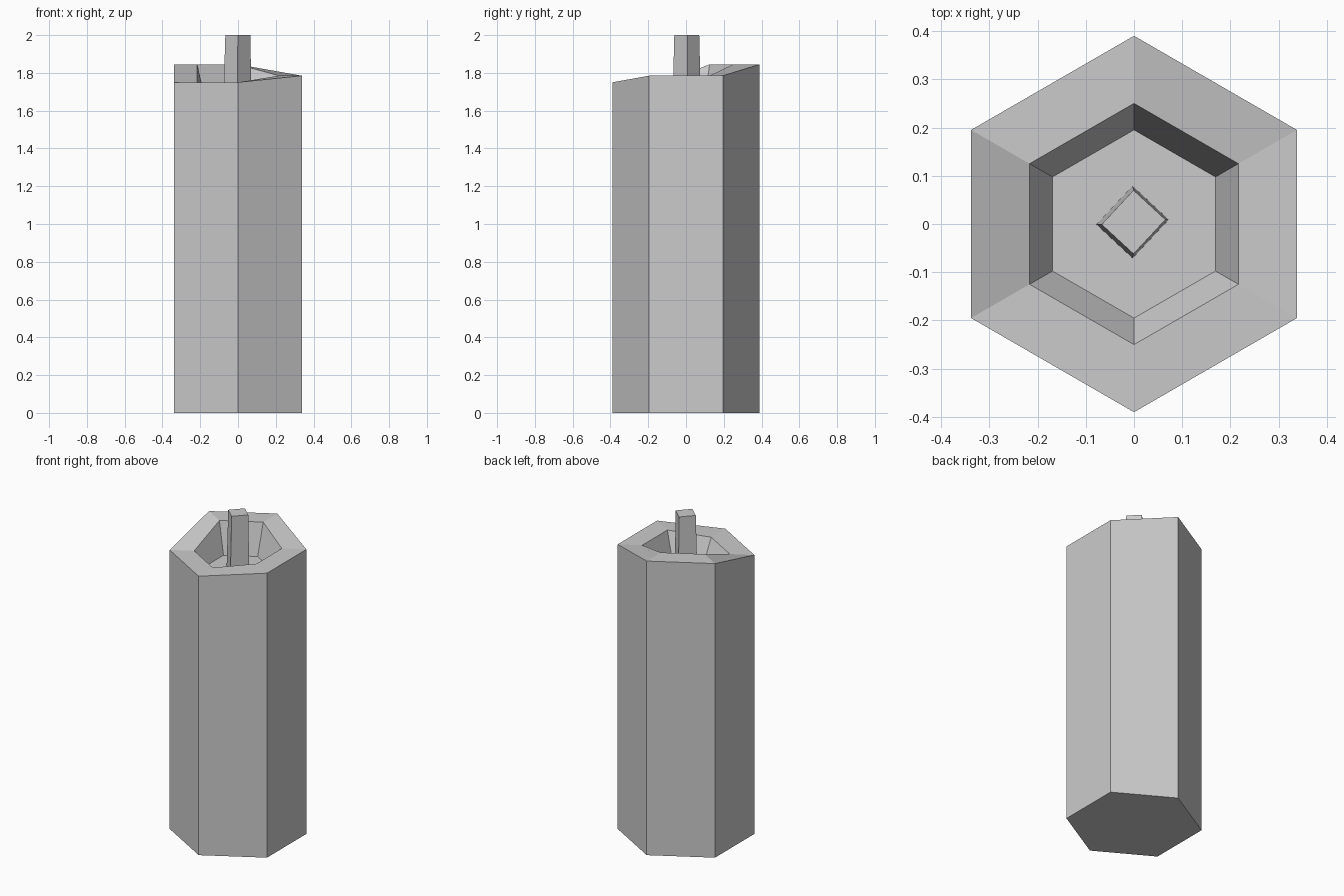
import bpy, bmesh
from math import sin, cos, radians

if "Cube" in bpy.data.objects:
    bpy.data.objects.remove(bpy.data.objects["Cube"])


def loft(name, rings):
    """Bridge a list of equal-length rings and cap both ends."""
    bm = bmesh.new()
    loops = [[bm.verts.new(p) for p in ring] for ring in rings]
    n = len(loops[0])
    for a, b in zip(loops, loops[1:]):
        for i in range(n):
            j = (i + 1) % n
            bm.faces.new((a[i], a[j], b[j], b[i]))
    bm.faces.new(loops[0][::-1])
    bm.faces.new(loops[-1])
    bmesh.ops.recalc_face_normals(bm, faces=bm.faces)
    mesh = bpy.data.meshes.new(name)
    bm.to_mesh(mesh)
    bm.free()
    obj = bpy.data.objects.new(name, mesh)
    bpy.context.collection.objects.link(obj)
    return obj


def hex_ring(radius, heights):
    return [(radius * cos(radians(90 + 60 * i)), radius * sin(radians(90 + 60 * i)), z)
            for i, z in enumerate(heights)]


def diamond(r, cx, cy, z):
    return [(cx + r, cy + 0.005, z), (cx, cy + r, z), (cx - r, cy - 0.005, z), (cx, cy - r, z)]


# Wax body: hexagonal prism, uneven melted rim, sunken pool
rim = [1.845, 1.845, 1.75, 1.75, 1.785, 1.785]
loft("candle_body", [
    hex_ring(0.39, [0] * 6),
    hex_ring(0.39, rim),
    hex_ring(0.25, rim),
    hex_ring(0.195, [1.65] * 6),
])

# Tapered square wick standing in the pool
loft("wick", [diamond(0.075, -0.003, 0.004, 1.645), diamond(0.066, -0.001, 0.004, 2.0)])
